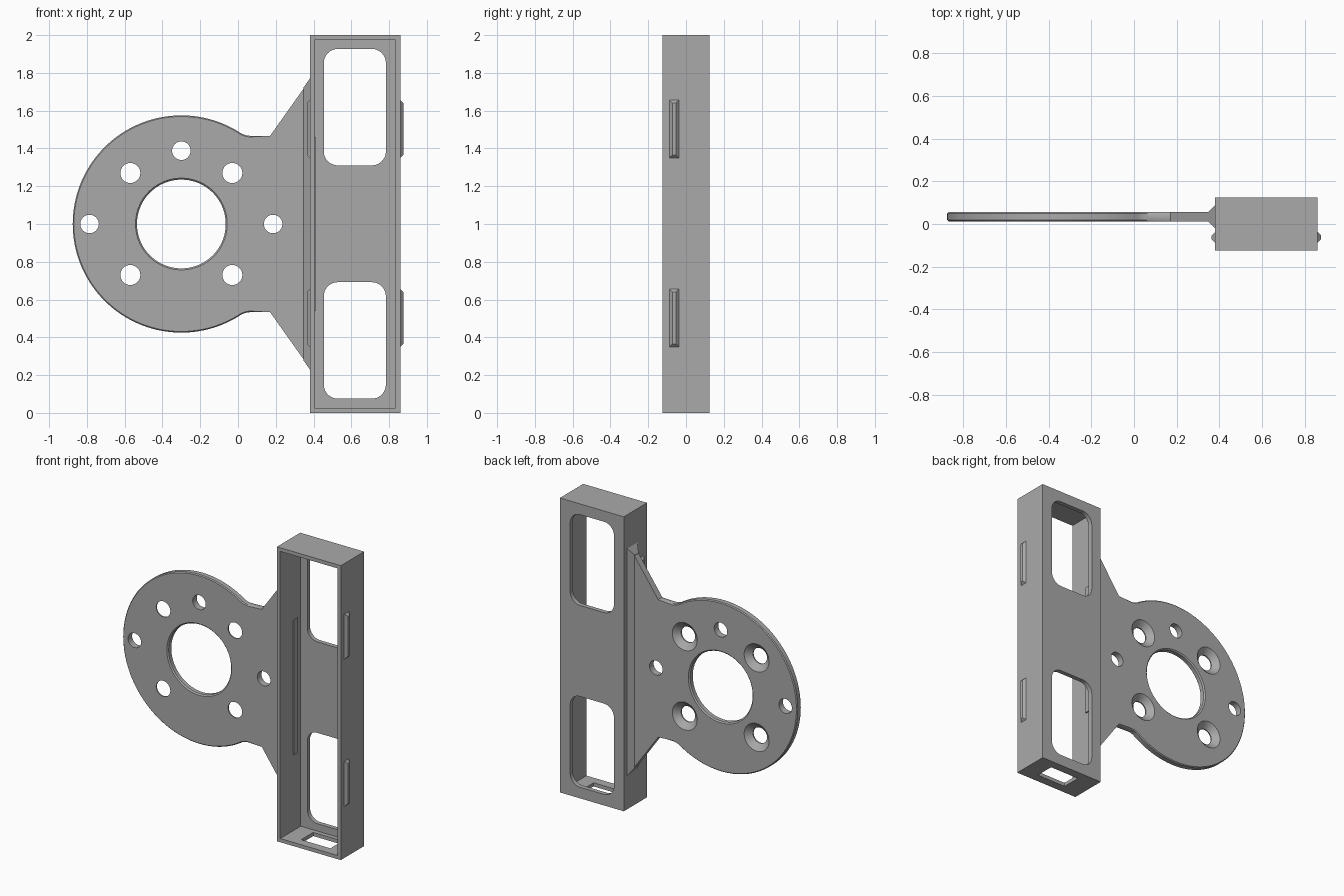
import bpy, bmesh
from math import sin, cos, pi, atan2, sqrt

old = bpy.data.objects.get("Cube")
if old:
    bpy.data.objects.remove(old, do_unlink=True)

grey = bpy.data.materials.new("plain grey")
grey.use_nodes = True
tone = (0.4, 0.4, 0.4, 1)
grey.diffuse_color = tone
grey.node_tree.nodes["Principled BSDF"].inputs["Base Color"].default_value = tone


def finish(name, bm):
    bmesh.ops.recalc_face_normals(bm, faces=bm.faces)
    mesh = bpy.data.meshes.new(name)
    bm.to_mesh(mesh)
    bm.free()
    mesh.materials.append(grey)
    ob = bpy.data.objects.new(name, mesh)
    bpy.context.collection.objects.link(ob)
    return ob


def loft(name, rings):
    """Skin a stack of equal-sized point rings and cap both ends."""
    bm = bmesh.new()
    loops = [[bm.verts.new(p) for p in ring] for ring in rings]
    n = len(loops[0])
    for a, b in zip(loops, loops[1:]):
        for i in range(n):
            j = (i + 1) % n
            bm.faces.new((a[i], a[j], b[j], b[i]))
    bm.faces.new(loops[0])
    bm.faces.new(loops[-1])
    return finish(name, bm)


def slab(name, outline, y0, y1):
    return loft(name, [[(x, y, z) for x, z in outline] for y in (y0, y1)])


def box(name, x0, x1, y0, y1, z0, z1):
    return slab(name, [(x0, z0), (x1, z0), (x1, z1), (x0, z1)], y0, y1)


def arc(cx, cz, r, a0, a1, n):
    return [(cx + r * cos(a0 + (a1 - a0) * i / n),
             cz + r * sin(a0 + (a1 - a0) * i / n)) for i in range(n + 1)]


def turned(name, x, z, profile, n=48):
    """Round solid along y from (y, radius) pairs."""
    return loft(name, [[(px, y, pz) for px, pz in arc(x, z, r, 0, 2 * pi, n)[:-1]]
                       for y, r in profile])


def cut(target, cutters):
    for c in cutters:
        mod = target.modifiers.new("cut", 'BOOLEAN')
        mod.operation = 'DIFFERENCE'
        mod.solver = 'EXACT'
        mod.object = c
        with bpy.context.temp_override(object=target, active_object=target):
            bpy.ops.object.modifier_apply(modifier=mod.name)
        bpy.data.objects.remove(c, do_unlink=True)


# Open-fronted housing with two rounded windows and a slot in its floor
X0, X1, Y = 0.38, 0.86, 0.125
housing = box("housing", X0, X1, -Y, Y, 0, 2)
cutters = [box("cavity", X0 + 0.025, X1 - 0.025, -0.2, Y - 0.03, 0.025, 1.975),
           box("floor_slot", 0.52, 0.74, -0.065, 0.065, -0.1, 0.1)]
for z0, z1 in ((0.075, 0.692), (1.31, 1.927)):
    l, r, k = 0.454, 0.783, 0.075
    corners = [(r - k, z1 - k), (l + k, z1 - k), (l + k, z0 + k), (r - k, z0 + k)]
    outline = []
    for i, (cx, cz) in enumerate(corners):
        outline += arc(cx, cz, k, i * pi / 2, (i + 1) * pi / 2, 8)
    cutters.append(slab("window", outline, 0, 0.2))
cut(housing, cutters)

# Snap ridges on both outer side walls
for side, wall, out in (("left", X1, 1), ("right", X0, -1)):
    for level, zc in (("lower", 0.503), ("upper", 1.503)):
        loft(f"{side}_{level}_snap_ridge",
             [[(wall + out * d, -0.063 + sy * w, zc + sz * h)
               for sy, sz in ((-1, -1), (1, -1), (1, 1), (-1, 1))]
              for d, w, h in ((-0.005, 0.025, 0.153), (0, 0.025, 0.153),
                              (0.016, 0.009, 0.137))])

# Round mounting plate: disc, filleted neck and flared web
CX, CZ, R, F, NECK = -0.3, 1.0, 0.575, 0.1, 0.467
P0, P1 = 0.012, 0.056
dx = sqrt((R + F) ** 2 - (NECK + F) ** 2)
a = atan2(NECK + F, dx)
top = arc(CX + dx, CZ + NECK + F, F, 1.5 * pi, pi + a, 10)
disc = arc(CX, CZ, R, a, 2 * pi - a, 96)
upper = [(X0 + 0.005, 1.77), (0.17, CZ + NECK)] + top[:-1]
mirrored = [(x, 2 * CZ - z) for x, z in reversed(upper)]
plate = slab("mounting_plate", upper + disc + mirrored, P0, P1)

# Small chamfer round the disc and neck rim
bm = bmesh.new()
bm.from_mesh(plate.data)
rim = [e for e in bm.edges if abs(e.verts[0].co.y - e.verts[1].co.y) < 1e-5
       and max(v.co.x for v in e.verts) < 0.18]
bmesh.ops.bevel(bm, geom=rim, offset=0.006, segments=1, affect='EDGES')
bm.to_mesh(plate.data)
bm.free()

# Bore, three plain holes and four countersunk holes
c = 0.008
holes = [turned("bore", CX, CZ, [(P0 - c, 0.235 + 2 * c), (P0 + c, 0.235),
                                 (P1 - c, 0.235), (P1 + c, 0.235 + 2 * c)], 72)]
for x, z in ((CX, 1.388), (CX - 0.486, CZ), (CX + 0.486, CZ)):
    holes.append(turned("hole", x, z, [(-0.1, 0.049), (0.2, 0.049)], 32))
for sx in (-1, 1):
    for sz in (-1, 1):
        holes.append(turned("screw_hole", CX + sx * 0.27, CZ + sz * 0.27,
                            [(-0.1, 0.053), (P0 + 0.008, 0.053),
                             (P1, 0.094), (P1 + 0.05, 0.15)], 32))
cut(plate, holes)

# Flared joint between plate and housing, and the tongue through the wall
loft("web_flare", [[(x, y0, 2 - z), (x, y1, 2 - z), (x, y1, z), (x, y0, z)]
                   for x, y0, y1, z in ((0.348, P0, P1, 1.724), (X0, -0.02, 0.088, 1.77))])
box("plate_tongue", X0, 0.413, P0, P1, CZ - NECK + 0.01, CZ + NECK - 0.01)

# Smooth the round parts, keep edges crisp
bpy.ops.object.select_all(action='DESELECT')
plate.select_set(True)
housing.select_set(True)
bpy.context.view_layer.objects.active = plate
bpy.ops.object.shade_smooth_by_angle(angle=0.5)
